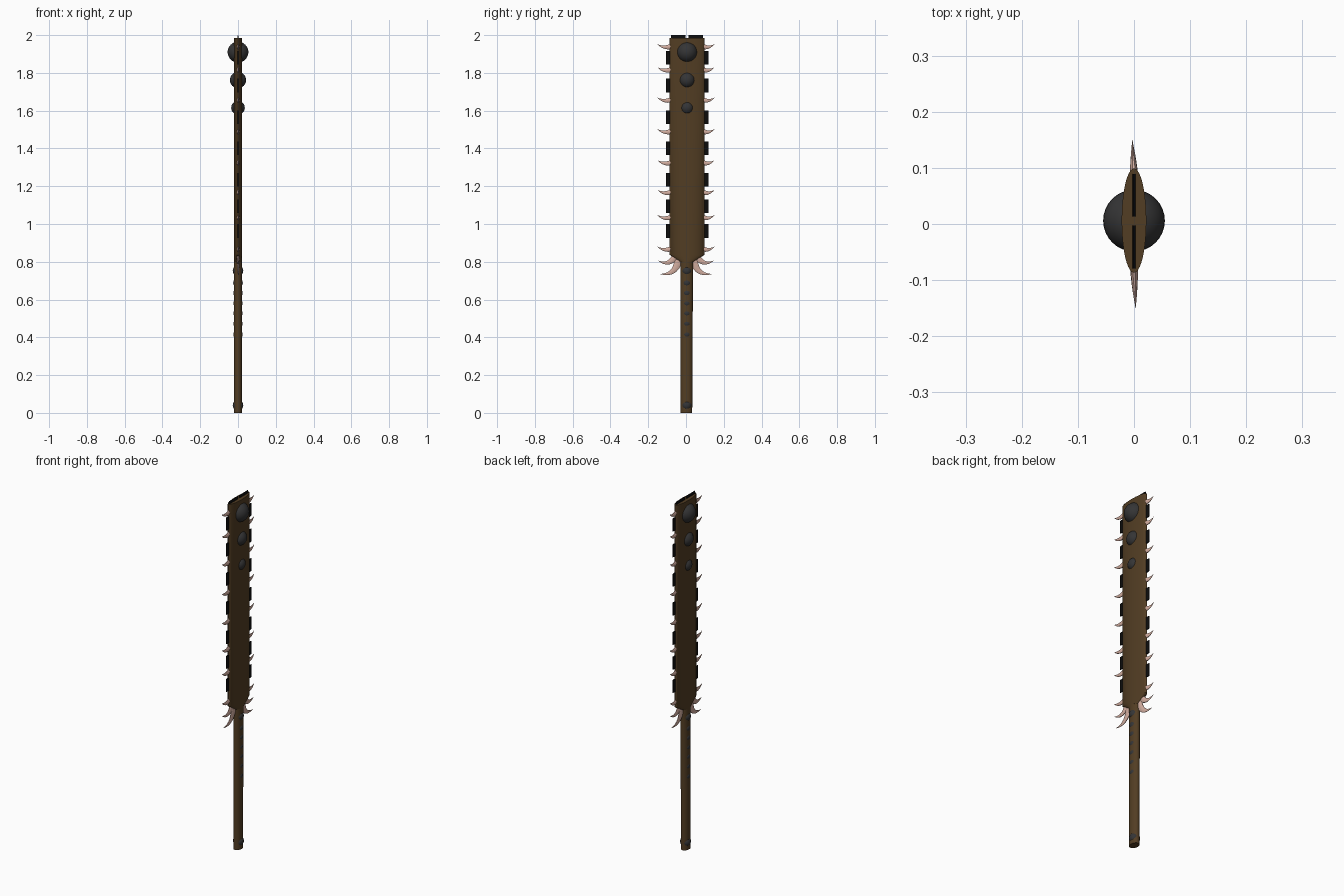
import bpy, bmesh, math
from mathutils import Vector

if "Cube" in bpy.data.objects:
    bpy.data.objects.remove(bpy.data.objects["Cube"])


def material(name, rgb):
    m = bpy.data.materials.new(name)
    m.diffuse_color = (*rgb, 1)
    m.use_nodes = True
    m.node_tree.nodes["Principled BSDF"].inputs["Base Color"].default_value = m.diffuse_color
    return m


WOOD = material("wood", (0.085, 0.047, 0.017))
STONE = material("dark_stone", (0.035, 0.035, 0.036))
GLASS = material("black_glass", (0.004, 0.004, 0.004))
BONE = material("bone", (0.65, 0.42, 0.35))


def loft(name, rings, mat):
    """Skin a list of point rings and cap both ends."""
    bm = bmesh.new()
    loops = [[bm.verts.new(p) for p in ring] for ring in rings]
    n = len(loops[0])
    for a, b in zip(loops, loops[1:]):
        for i in range(n):
            j = (i + 1) % n
            bm.faces.new((a[i], a[j], b[j], b[i]))
    bm.faces.new(loops[0][::-1])
    bm.faces.new(loops[-1])
    bmesh.ops.recalc_face_normals(bm, faces=bm.faces)
    me = bpy.data.meshes.new(name)
    bm.to_mesh(me)
    bm.free()
    ob = bpy.data.objects.new(name, me)
    bpy.context.collection.objects.link(ob)
    me.materials.append(mat)
    smooth(ob)
    return ob


def smooth(ob):
    bpy.ops.object.select_all(action='DESELECT')
    ob.select_set(True)
    bpy.context.view_layer.objects.active = ob
    bpy.ops.object.shade_smooth_by_angle(angle=math.radians(35))


def oval(z, y0, y1, rx=0.022, n=40):
    c, r = (y0 + y1) / 2, (y1 - y0) / 2
    return [(rx * math.cos(t), c + r * math.sin(t), z)
            for t in (2 * math.pi * i / n for i in range(n))]


def ball(name, y, z, r):
    bpy.ops.mesh.primitive_uv_sphere_add(segments=32, ring_count=16, radius=r, location=(0, y, z))
    ob = bpy.context.object
    ob.name = name
    ob.data.materials.append(STONE)
    smooth(ob)


def claw(name, base, ctrl, tip, r, side, steps=8, n=10):
    """Curved tapering claw in the yz plane; side -1 is turned half round."""
    p0, p1, p2 = Vector(base), Vector(ctrl), Vector(tip)
    rings = []
    for k in range(steps + 1):
        t = k / steps
        p = p0 * (1 - t) ** 2 + p1 * 2 * t * (1 - t) + p2 * t * t
        d = ((p1 - p0) * (1 - t) + (p2 - p1) * t).normalized()
        nrm = Vector((-d.y, d.x))
        s = max(1 - t ** 1.4, 0.02)
        ring = []
        for i in range(n):
            a = 2 * math.pi * i / n
            q = p + nrm * (r * s * math.sin(a))
            x = 0.007 * s * math.cos(a) - 0.003 * t
            ring.append((side * x, side * q.x, q.y))
        rings.append(ring)
    loft(name, rings, BONE)


def blade(name, origin, out, along, depth, half):
    """Thin wedge flake sticking out of the wood."""
    o, out, along = Vector(origin), Vector(out), Vector(along)
    rings = []
    for d, w in ((-0.04, 0.003), (depth * 0.5, 0.003), (depth, 0.001)):
        rings.append([o + out * d + along * (half * s) + Vector((x * w, 0, 0))
                      for x, s in ((-1, -1), (1, -1), (1, 1), (-1, 1))])
    loft(name, rings, GLASS)


# Wooden handle and broad flat paddle
loft("handle", [oval(0, -0.028, 0.033), oval(0.32, -0.029, 0.034),
                oval(0.82, -0.030, 0.038)], WOOD)
loft("paddle", [oval(0.80, -0.031, 0.040), oval(0.837, -0.087, 0.099),
                oval(1.985, -0.087, 0.099)], WOOD)

# Stone balls set through the paddle
for i, (z, r) in enumerate(((1.91, 0.055), (1.762, 0.043), (1.615, 0.036))):
    ball(f"paddle_ball_{i}", 0.006, z, r)

# Small studs on the handle
for i, (z, r) in enumerate(((0.04, 0.028), (0.752, 0.028), (0.688, 0.0255), (0.635, 0.025),
                            (0.58, 0.0245), (0.527, 0.0245), (0.472, 0.0245), (0.415, 0.0245))):
    ball(f"handle_stud_{i}", 0.004, z, r)

# Black flakes along both edges and across the top
for side, edge in ((1, 0.099), (-1, -0.087)):
    for i, z in enumerate((1.88, 1.733, 1.566, 1.402, 1.235, 1.095, 0.963)):
        blade(f"edge_blade_{side}_{i}", (0, edge, z), (0, side, 0), (0, 0, 1), 0.02, 0.036)
    blade(f"top_blade_{side}", (0, 0.005 + side * 0.046, 1.985), (0, 0, 1), (0, 1, 0), 0.015, 0.038)

# Claws: a row of small ones and two big ones at the shoulder, per side
for side in (1, -1):
    start = 0.09 if side > 0 else 0.078
    for i, z in enumerate((1.94, 1.817, 1.657, 1.49, 1.325, 1.168, 1.035, 0.868)):
        claw(f"tooth_{side}_{i}", (start, z), (0.12, z - 0.012), (0.15, z + 0.012), 0.014, side)
    claw(f"shoulder_claw_{side}", (0.06, 0.825), (0.09, 0.775), (0.148, 0.806), 0.018, side)
    claw(f"hook_claw_{side}", (0.04, 0.81), (0.055, 0.725), (0.138, 0.735), 0.022, side)
